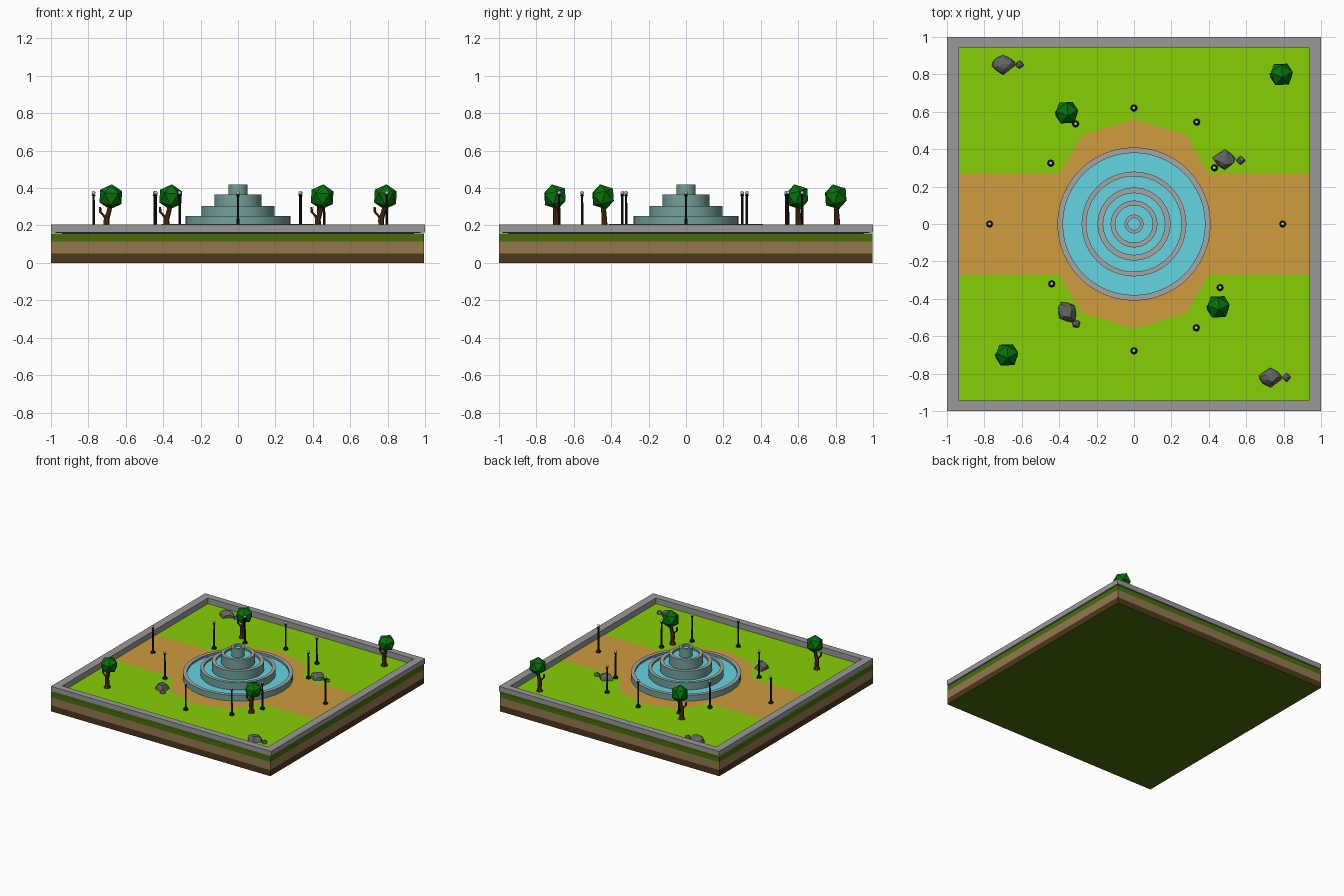
import bpy, bmesh, random
from math import pi, cos, sin
from mathutils import Vector, Matrix

if "Cube" in bpy.data.objects:
    bpy.data.objects.remove(bpy.data.objects["Cube"])

random.seed(4)


def mat(name, r, g, b):
    m = bpy.data.materials.new(name)
    m.diffuse_color = tuple((c / 255) ** 2.2 for c in (r, g, b)) + (1,)
    m.use_nodes = True
    m.node_tree.nodes["Principled BSDF"].inputs["Base Color"].default_value = m.diffuse_color
    return m


GRASS = mat("grass", 134, 205, 15)
TURF = mat("turf_side", 72, 108, 18)
SOIL = mat("soil", 146, 120, 80)
DEEP = mat("deep_soil", 78, 58, 32)
PATH = mat("path", 205, 155, 65)
WATER = mat("water", 100, 212, 224)
TEAL = mat("fountain_stone", 115, 160, 155)
STONE = mat("rim_stone", 165, 165, 165)
KERB = mat("kerb", 152, 152, 152)
ROCK = mat("rock", 100, 100, 100)
BARK = mat("bark", 85, 50, 22)
LEAF = mat("leaf", 15, 112, 20)
IRON = mat("iron", 32, 32, 32)
GLASS = mat("lamp_glass", 200, 200, 200)


def finish(bm, name, mats, smooth=False):
    bmesh.ops.recalc_face_normals(bm, faces=bm.faces)
    me = bpy.data.meshes.new(name)
    bm.to_mesh(me)
    bm.free()
    for m in mats:
        me.materials.append(m)
    for p in me.polygons:
        p.use_smooth = smooth
    ob = bpy.data.objects.new(name, me)
    bpy.context.collection.objects.link(ob)
    return ob


def circle(r, z, n, cx=0, cy=0):
    return [(cx + r * cos(2 * pi * i / n), cy + r * sin(2 * pi * i / n), z) for i in range(n)]


def rect(x0, x1, y0, y1, z):
    return [(x0, y0, z), (x1, y0, z), (x1, y1, z), (x0, y1, z)]


def loft(bm, loops, mats=None, caps=True, closed=False):
    """Bridge equal-length loops; mats gives a material index per band."""
    rings = [[bm.verts.new(p) for p in lp] for lp in loops]
    n = len(rings[0])
    pairs = list(zip(rings, rings[1:])) + ([(rings[-1], rings[0])] if closed else [])
    for k, (a, b) in enumerate(pairs):
        for i in range(n):
            j = (i + 1) % n
            f = bm.faces.new((a[i], a[j], b[j], b[i]))
            f.material_index = mats[k] if mats else 0
    if caps and not closed:
        return [bm.faces.new(rings[0][::-1]), bm.faces.new(rings[-1])]


def sheet(name, pts, m):
    bm = bmesh.new()
    bm.faces.new([bm.verts.new(p) for p in pts])
    finish(bm, name, [m])


# Layered ground block: deep soil, soil, turf, grass on top
GZ = 0.157
bm = bmesh.new()
caps = loft(bm, [rect(-1, 0.994, -1, 0.996, z) for z in (0, 0.05, 0.115, GZ)], [0, 1, 2])
caps[0].material_index = 2
caps[1].material_index = 3
finish(bm, "ground", [DEEP, SOIL, TURF, GRASS])

# Kerb frame around the edge
bm = bmesh.new()
inner, outer = (-0.935, 0.935, -0.945, 0.945), (-1, 1, -1, 1)
loft(bm, [rect(*outer, 0.163), rect(*outer, 0.205), rect(*inner, 0.205), rect(*inner, 0.158)], closed=True)
finish(bm, "kerb", [KERB])

# Paths: straight band with a faceted plaza bulging front and back
half = [(0.935, 0.27), (0.40, 0.27), (0.28, 0.475), (0, 0.56), (-0.28, 0.475), (-0.40, 0.27), (-0.935, 0.27)]
sheet("path", [(x, y, GZ + 0.003) for x, y in half] + [(-x, -y, GZ + 0.003) for x, y in half], PATH)

# Fountain tiers: stone wall, grey rim, water inside
base = GZ
for k, (ro, ri, z) in enumerate([(0.41, 0.38, 0.208), (0.28, 0.255, 0.25), (0.195, 0.165, 0.305),
                                 (0.125, 0.10, 0.365), (0.05, 0.032, 0.42)]):
    n, level = 48, z - 0.018
    bm = bmesh.new()
    loft(bm, [circle(ro, base, n), circle(ro, z, n), circle(ri, z, n), circle(ri, level - 0.005, n)],
         [0, 1, 0], caps=False)
    wall = finish(bm, f"fountain_tier_{k + 1}", [TEAL, STONE], True)
    bpy.ops.object.select_all(action='DESELECT')
    bpy.context.view_layer.objects.active = wall
    wall.select_set(True)
    bpy.ops.object.shade_smooth_by_angle()
    sheet(f"water_{k + 1}", circle(ri, level, n), WATER)
    base = level - 0.005


# Lamps: flared foot, thin post, small globe
def lamp(i, x, y):
    bm = bmesh.new()
    prof = [(0.019, GZ), (0.017, 0.168), (0.007, 0.182), (0.006, 0.355), (0.011, 0.362), (0.006, 0.367)]
    loft(bm, [circle(r, z, 8, x, y) for r, z in prof])
    finish(bm, f"lamp_post_{i}", [IRON])
    bm = bmesh.new()
    bmesh.ops.create_icosphere(bm, subdivisions=2, radius=0.010, matrix=Matrix.Translation((x, y, 0.375)))
    finish(bm, f"lamp_globe_{i}", [GLASS], True)


for i, p in enumerate([(0, 0.62), (0.335, 0.545), (-0.312, 0.535), (-0.445, 0.325), (0.43, 0.30), (-0.772, 0),
                       (0.795, 0), (-0.44, -0.32), (0.46, -0.34), (0.333, -0.555), (0, -0.678)]):
    lamp(i + 1, *p)


# Trees: crooked trunk with a side branch and a faceted crown
def tree(i, x, y):
    bm = bmesh.new()
    trunk = [(-0.024, 0.008, GZ, 0.026), (-0.022, 0.008, 0.18, 0.017), (-0.024, 0.006, 0.23, 0.016),
             (-0.012, 0.004, 0.27, 0.014), (0, 0, 0.32, 0.012)]
    branch = [(-0.022, 0.006, 0.225, 0.009), (-0.035, 0.004, 0.25, 0.009), (-0.056, 0, 0.272, 0.008),
              (-0.058, 0, 0.30, 0.006)]
    for line in (trunk, branch):
        loft(bm, [circle(r, z, 7, x + dx, y + dy) for dx, dy, z, r in line])
    finish(bm, f"tree_trunk_{i}", [BARK])
    bm = bmesh.new()
    m = Matrix.Translation((x, y, 0.353)) @ Matrix.Rotation(0.35, 4, 'Z') @ Matrix.Rotation(0.25, 4, 'X')
    bmesh.ops.create_icosphere(bm, subdivisions=1, radius=0.069, matrix=m)
    finish(bm, f"tree_crown_{i}", [LEAF])


for i, p in enumerate([(-0.68, -0.70), (0.45, -0.443), (-0.36, 0.595), (0.788, 0.80)]):
    tree(i + 1, *p)


# Rocks: one large boulder with a pebble beside it
def rock(name, x, y, sx, sy, h, turn):
    bm = bmesh.new()
    bmesh.ops.create_icosphere(bm, subdivisions=2, radius=1)
    rot = Matrix.Rotation(turn, 3, 'Z')
    for v in bm.verts:
        c = v.co * random.uniform(0.86, 1.08)
        c.y *= 1 - 0.45 * abs(c.x)
        c = rot @ Vector((c.x * sx, c.y * sy, max(c.z, -0.2) * h))
        v.co = c + Vector((x, y, GZ))
    finish(bm, name, [ROCK])


for i, (x, y, px, py, t) in enumerate([(-0.70, 0.855, -0.612, 0.852, 0), (0.485, 0.345, 0.57, 0.34, 0),
                                       (-0.36, -0.47, -0.308, -0.535, -0.9), (0.73, -0.82, 0.815, -0.82, 0)]):
    rock(f"boulder_{i + 1}", x, y, 0.064, 0.055, 0.046, t)
    rock(f"pebble_{i + 1}", px, py, 0.023, 0.024, 0.025, t)
